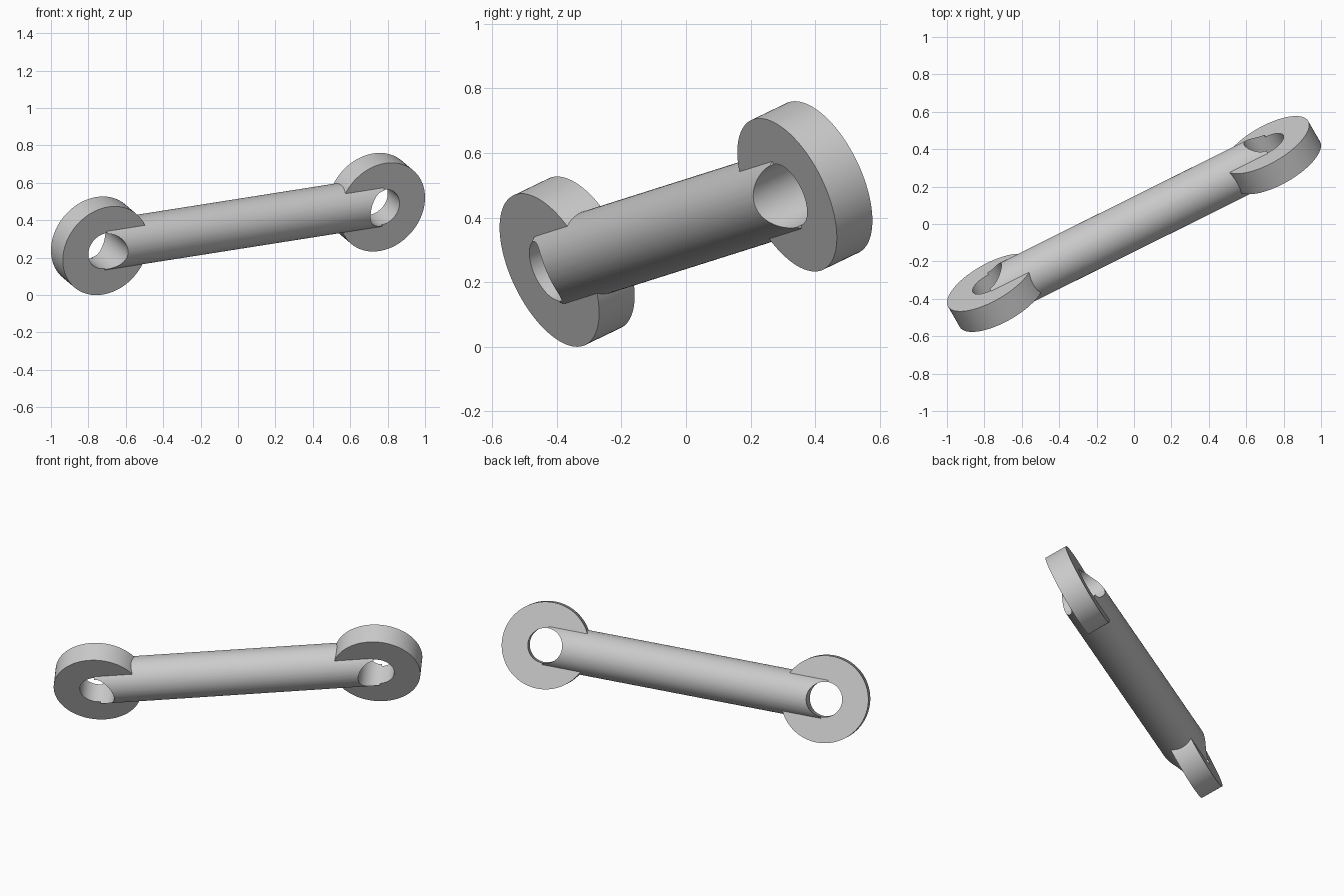
import bpy
from mathutils import Vector, Matrix

cube = bpy.data.objects.get("Cube")
if cube:
    bpy.data.objects.remove(cube, do_unlink=True)

# Main dimensions
RING_R, RING_T, HOLE_R, ROD_R = 0.257, 0.1375, 0.1035, 0.133
SIDES = 96
END = Vector((0.74, 0.368, 0.1165))      # offset of a ring centre from the middle
MIDDLE = Vector((0, 0, 0.38))

# Local frame: rod along `along`, ring axes along `axis`
along = END.normalized()
axis = Vector((-0.458, 0.80, 0.385))
axis = (axis - along * axis.dot(along)).normalized()

grey = bpy.data.materials.new("light_grey")
grey.use_nodes = True
colour = (0.6, 0.6, 0.6, 1)
grey.diffuse_color = colour
grey.node_tree.nodes["Principled BSDF"].inputs["Base Color"].default_value = colour


def cylinder(name, radius, depth, direction, centre):
    bpy.ops.mesh.primitive_cylinder_add(vertices=SIDES, radius=radius, depth=depth)
    obj = bpy.context.object
    obj.name = name
    turn = direction.to_track_quat('Z', 'Y').to_matrix().to_4x4()
    obj.data.transform(Matrix.Translation(centre) @ turn)
    obj.data.materials.append(grey)
    return obj


def combine(target, other, operation):
    mod = target.modifiers.new(operation, 'BOOLEAN')
    mod.operation, mod.solver, mod.object = operation, 'EXACT', other
    other.hide_render = True
    bpy.context.view_layer.objects.active = target
    bpy.ops.object.modifier_apply(modifier=mod.name)
    bpy.data.objects.remove(other, do_unlink=True)


# Solid rod running between the two ring centres
link = cylinder("connecting_link", ROD_R, 2 * END.length, along, MIDDLE)

# Ring at each end, then a bore through ring and rod end
for side in (-1, 1):
    centre = MIDDLE + END * side
    combine(link, cylinder("end_ring", RING_R, RING_T, axis, centre), 'UNION')
    combine(link, cylinder("bore_cutter", HOLE_R, 0.6, axis, centre), 'DIFFERENCE')

bpy.ops.object.select_all(action='DESELECT')
link.select_set(True)
bpy.context.view_layer.objects.active = link
bpy.ops.object.shade_smooth_by_angle()
